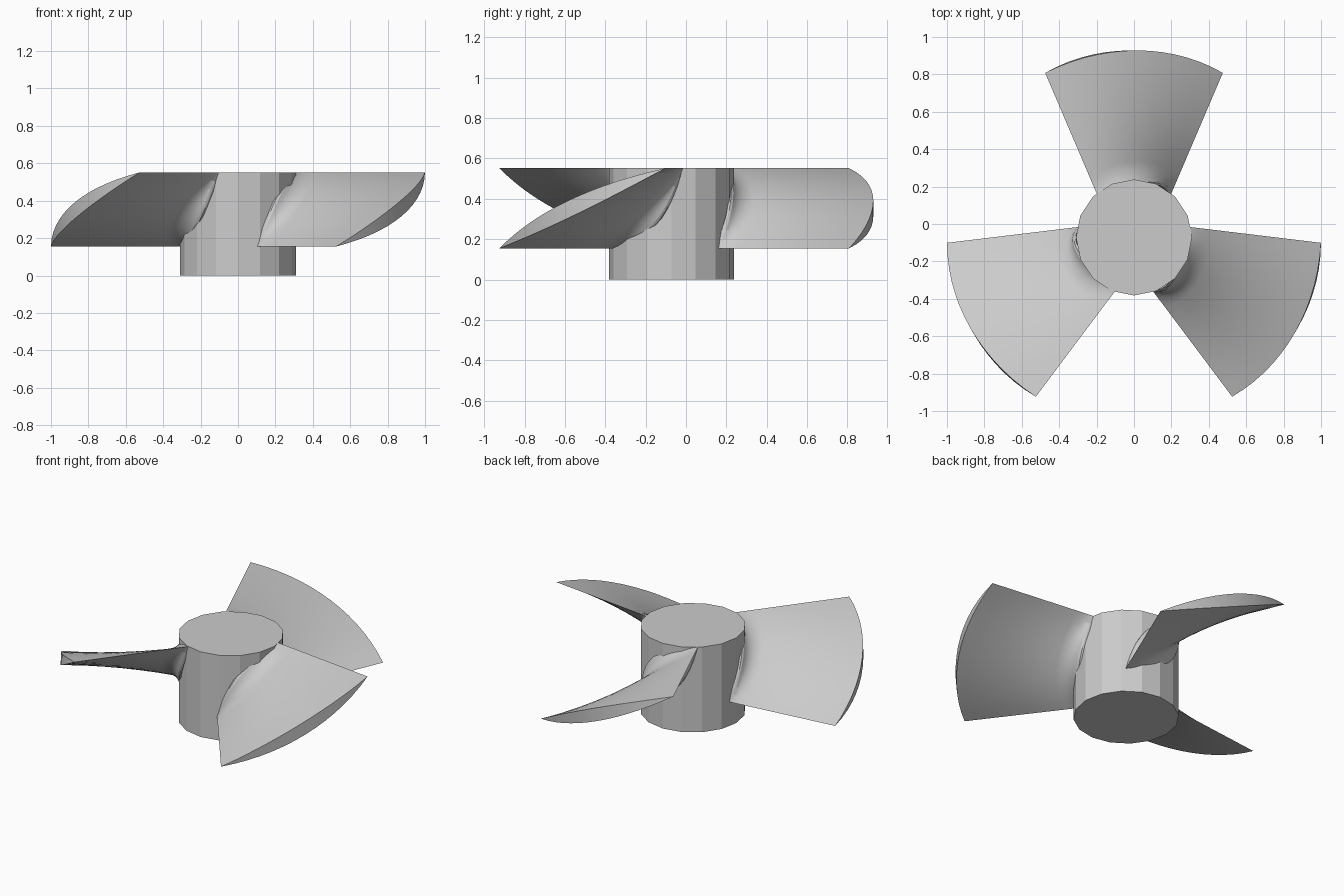
import bpy, bmesh
from math import sqrt, radians, hypot
from mathutils import Matrix

if "Cube" in bpy.data.objects:
    bpy.data.objects.remove(bpy.data.objects["Cube"])

CY = -0.072            # hub axis offset in y
Z_LOW, Z_HIGH = 0.155, 0.552
N = 14                 # segments across the blade chord


def finish(name, bm, smooth):
    bmesh.ops.recalc_face_normals(bm, faces=bm.faces)
    mesh = bpy.data.meshes.new(name)
    bm.to_mesh(mesh)
    bm.free()
    obj = bpy.data.objects.new(name, mesh)
    bpy.context.collection.objects.link(obj)
    if smooth:
        bpy.ops.object.select_all(action='DESELECT')
        obj.select_set(True)
        bpy.context.view_layer.objects.active = obj
        bpy.ops.object.shade_smooth_by_angle(angle=radians(14))
    return obj


def blade_section(v):
    """Lens section at span v (0 root, 1 tip), twisted to span the same heights."""
    half = 0.19 + 0.285 * v
    rise = (Z_HIGH - Z_LOW) / 2
    # thin lens, thickening through a concave fillet at the hub
    q = max(0.0, 1 - max(0.0, v * 0.71 - 0.015) / 0.11)
    thick = 0.04 + 0.075 * (1 - sqrt(1 - min(q, 0.97) ** 2)) / 0.757
    nx, nz = rise / hypot(half, rise), half / hypot(half, rise)
    us = [-1 + 2 * i / N for i in range(N + 1)]
    ring = [(u, 1) for u in us] + [(u, -1) for u in us[-2:0:-1]]
    pts = []
    for u, side in ring:
        root_y = sqrt(0.285 ** 2 - (0.19 * u) ** 2)
        tip_y = sqrt(1 - (0.475 * u) ** 2)
        t = side * thick * (1 - u * u)
        z = (Z_LOW + Z_HIGH) / 2 + rise * u + nz * t
        pts.append((-half * u + nx * t, root_y + (tip_y - root_y) * v,
                    min(Z_HIGH, max(Z_LOW, z))))
    return pts


# Hub: 16-sided cylinder
bm = bmesh.new()
bmesh.ops.create_cone(bm, cap_ends=True, segments=16, radius1=0.31, radius2=0.31,
                      depth=Z_HIGH,
                      matrix=Matrix.Translation((0, CY, Z_HIGH / 2)))
finish("hub", bm, False)

# Three twisted blades
spans = [0.18 * i / 12 for i in range(12)] + [0.18 + 0.82 * i / 8 for i in range(9)]
for k in range(3):
    bm = bmesh.new()
    rings = [[bm.verts.new(p) for p in blade_section(v)] for v in spans]
    n = len(rings[0])
    for a, b in zip(rings, rings[1:]):
        for i in range(n):
            j = (i + 1) % n
            bm.faces.new((a[i], a[j], b[j], b[i]))
    # root and tip caps, closed with strips across the lens
    for ring in (rings[0], rings[-1]):
        for i in range(N):
            quad = [ring[i], ring[i + 1], ring[(n - i - 1) % n], ring[(n - i) % n]]
            bm.faces.new(list(dict.fromkeys(quad)))
    bm.transform(Matrix.Translation((0, CY, 0)) @ Matrix.Rotation(radians(120 * k), 4, 'Z'))
    finish(f"blade_{k + 1}", bm, True)
